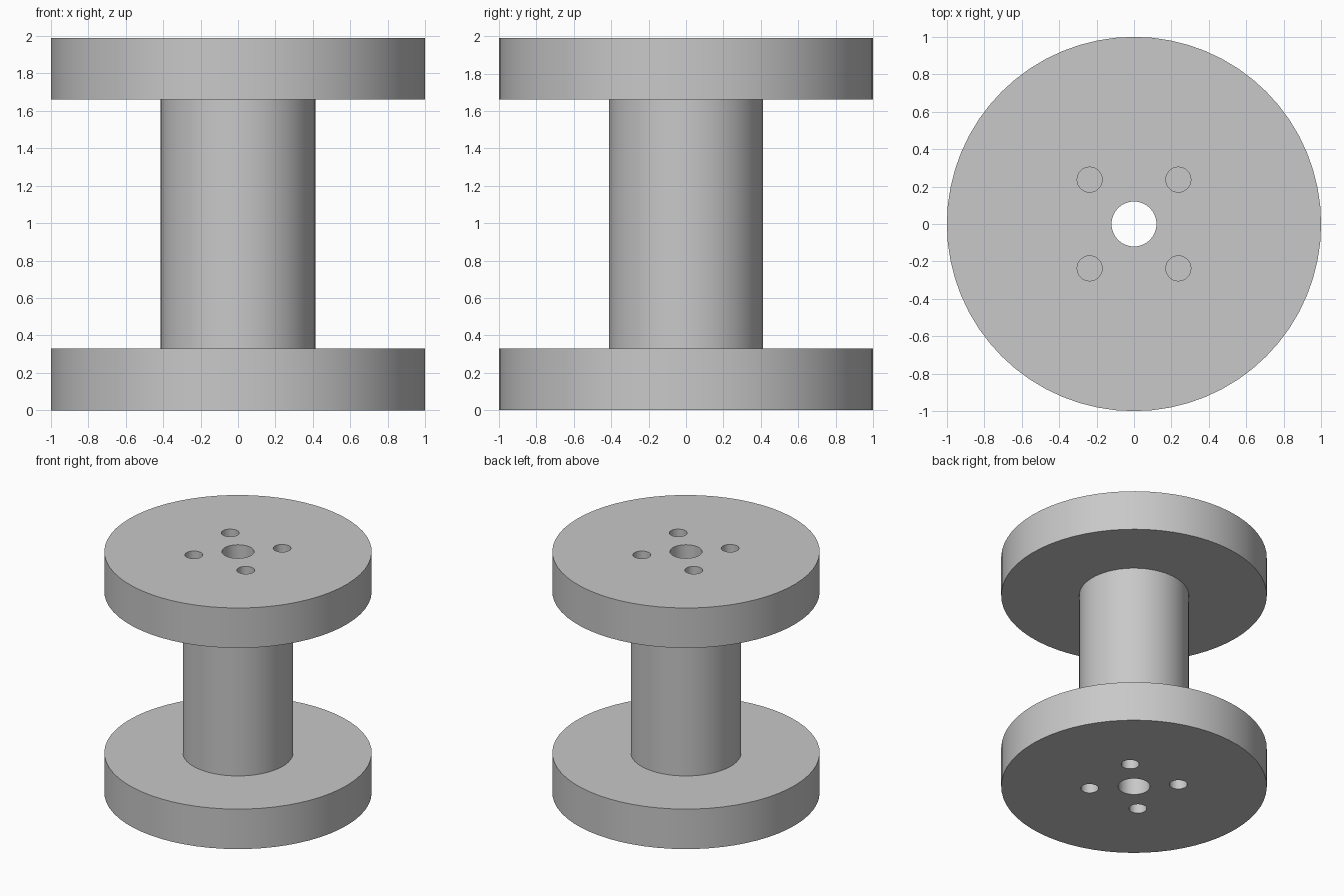
import bpy, bmesh, math
from mathutils import Vector

HEIGHT = 1.99
FLANGE = 0.33
BORE_R = 0.12
CORE_R = 0.413
HOLE_R = 0.067
HOLE_POS = 0.237

cube = bpy.data.objects.get("Cube")
if cube:
    bpy.data.objects.remove(cube, do_unlink=True)

grey = bpy.data.materials.new("light_grey")
grey.use_nodes = True
colour = (0.58, 0.58, 0.58, 1)
grey.diffuse_color = colour
grey.node_tree.nodes["Principled BSDF"].inputs["Base Color"].default_value = colour


def lathe(name, profile, steps):
    """Spin a closed radius/height outline about z."""
    bm = bmesh.new()
    verts = [bm.verts.new((r, 0, z)) for r, z in profile]
    edges = [bm.edges.new((v, verts[i - 1])) for i, v in enumerate(verts)]
    bmesh.ops.spin(bm, geom=verts + edges, cent=Vector(), axis=(0, 0, 1),
                   angle=math.tau, steps=steps, use_duplicate=False)
    bmesh.ops.remove_doubles(bm, verts=bm.verts, dist=0.0001)
    bmesh.ops.recalc_face_normals(bm, faces=bm.faces)
    mesh = bpy.data.meshes.new(name)
    bm.to_mesh(mesh)
    bm.free()
    obj = bpy.data.objects.new(name, mesh)
    bpy.context.collection.objects.link(obj)
    mesh.materials.append(grey)
    return obj


# Spool: two flanges and a core around an open bore
upper = HEIGHT - FLANGE
spool = lathe("spool", [
    (BORE_R, 0), (1, 0), (1, FLANGE), (CORE_R, FLANGE),
    (CORE_R, upper), (1, upper), (1, HEIGHT), (BORE_R, HEIGHT)], 64)

# Four blind bolt holes in each end
cutters = []
for z in (0, HEIGHT):
    for sx in (-1, 1):
        for sy in (-1, 1):
            bpy.ops.mesh.primitive_cylinder_add(
                vertices=32, radius=HOLE_R, depth=2 * FLANGE,
                location=(sx * HOLE_POS, sy * HOLE_POS, z))
            cutter = bpy.context.object
            cutter.name = "bolt_hole_cutter"
            cutter.hide_render = True
            cutter.data.materials.append(grey)
            cutters.append(cutter)

bpy.ops.object.select_all(action="DESELECT")
spool.select_set(True)
bpy.context.view_layer.objects.active = spool
for cutter in cutters:
    mod = spool.modifiers.new("bolt_hole", "BOOLEAN")
    mod.operation = "DIFFERENCE"
    mod.solver = "EXACT"
    mod.object = cutter
    bpy.ops.object.modifier_apply(modifier=mod.name)
    bpy.data.objects.remove(cutter, do_unlink=True)

# Smooth round walls with crisp rims
bpy.ops.object.shade_smooth_by_angle(angle=math.radians(30))
